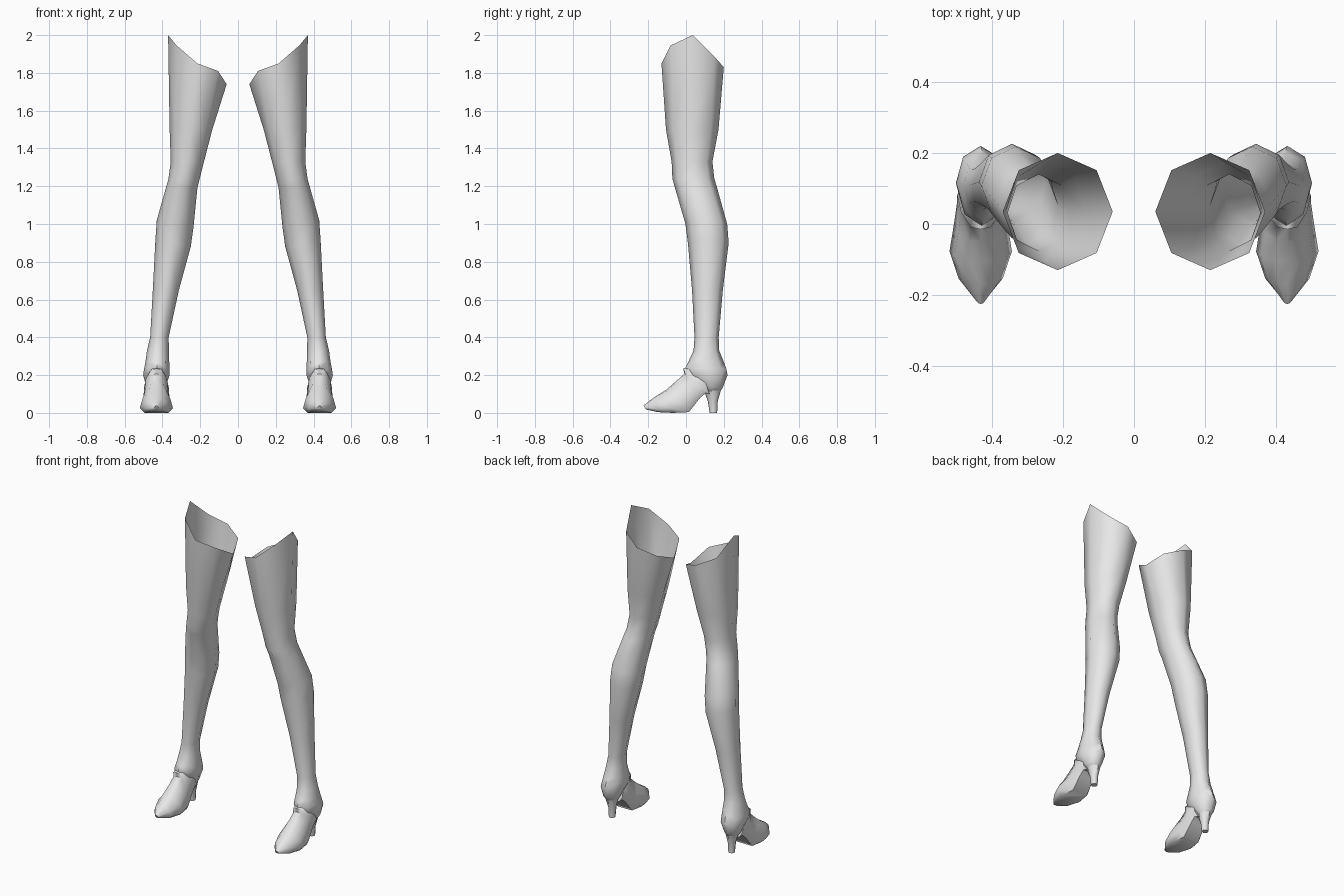
import bpy, bmesh, math

if "Cube" in bpy.data.objects:
    bpy.data.objects.remove(bpy.data.objects["Cube"])

skin = bpy.data.materials.new("light_grey")
skin.diffuse_color = (0.8, 0.8, 0.8, 1)
skin.use_nodes = True
skin.node_tree.nodes["Principled BSDF"].inputs["Base Color"].default_value = skin.diffuse_color


def loft(name, rings, cap_start, cap_end, angle):
    """Skin a list of equal-length point rings and mirror it to the other side."""
    bm = bmesh.new()
    loops = [[bm.verts.new(p) for p in ring] for ring in rings]
    n = len(loops[0])
    for a, b in zip(loops, loops[1:]):
        for i in range(n):
            j = (i + 1) % n
            bm.faces.new((a[i], a[j], b[j], b[i]))
    if cap_start:
        bm.faces.new(loops[0][::-1])
    if cap_end:
        bm.faces.new(loops[-1])
    mesh = bpy.data.meshes.new(name)
    bm.to_mesh(mesh)
    bm.free()
    mesh.materials.append(skin)
    obj = bpy.data.objects.new(name, mesh)
    bpy.context.collection.objects.link(obj)
    bpy.ops.object.select_all(action='DESELECT')
    obj.select_set(True)
    bpy.context.view_layer.objects.active = obj
    bpy.ops.object.shade_smooth_by_angle(angle=math.radians(angle))
    obj.modifiers.new("other_side", 'MIRROR').use_mirror_merge = False
    return obj


def octagon(z, x0, x1, y0, y1, tilt=0.0):
    """Eight-sided ring filling the given x and y extents, rising outward by tilt."""
    pts = []
    for k in range(8):
        c, s = math.cos(k * math.pi / 4), math.sin(k * math.pi / 4)
        pts.append(((x0 + x1) / 2 + c * (x1 - x0) / 2,
                    (y0 + y1) / 2 + s * (y1 - y0) / 2,
                    z + tilt * c))
    return pts


# Leg from the heel cup up to the open, slanted thigh edge
leg_rings = [octagon(*r) for r in (
    (0.10, 0.405, 0.455, 0.105, 0.172),
    (0.135, 0.385, 0.485, 0.07, 0.195),
    (0.20, 0.362, 0.502, 0.01, 0.22),
    (0.235, 0.362, 0.497, -0.005, 0.213),
    (0.27, 0.364, 0.490, 0.012, 0.20),
    (0.33, 0.366, 0.482, 0.04, 0.176),
    (0.40, 0.367, 0.465, 0.045, 0.173),
    (0.65, 0.313, 0.451, 0.032, 0.195),
    (0.90, 0.250, 0.437, 0.010, 0.226, 0.02),
    (1.00, 0.236, 0.430, -0.003, 0.218, 0.02),
    (1.19, 0.215, 0.382, -0.058, 0.165),
    (1.24, 0.203, 0.368, -0.072, 0.150),
    (1.33, 0.180, 0.356, -0.076, 0.140),
    (1.50, 0.136, 0.362, -0.106, 0.172),
)]
thigh_edge = octagon(1.85, 0.06, 0.37, -0.13, 0.20)
edge_heights = (2.0, 1.885, 1.83, 1.785, 1.74, 1.81, 1.85, 1.945)
leg_rings.append([(x, y, h) for (x, y, _), h in zip(thigh_edge, edge_heights)])
loft("leg", leg_rings, True, False, 60)

# Slim shoe heel
loft("shoe_heel", [octagon(*r) for r in (
    (0.0, 0.410, 0.450, 0.125, 0.165),
    (0.06, 0.407, 0.453, 0.116, 0.168),
    (0.12, 0.395, 0.470, 0.095, 0.185),
)], True, True, 50)

# Shoe front: slanted sections, each with a flat sole and a rounded upper
SECTION = ((0.72, 0), (1, 0.2), (0.84, 0.6), (0.42, 0.95), (0, 1),
           (-0.42, 0.95), (-0.84, 0.6), (-1, 0.2), (-0.72, 0))


def shoe_section(ty, tz, by, bz, half, xc=0.432):
    return [(xc + u * half, by + (ty - by) * v, bz + (tz - bz) * v) for u, v in SECTION]


loft("shoe_front", [shoe_section(*r) for r in (
    (0.07, 0.25, 0.125, 0.10, 0.055),
    (-0.015, 0.235, 0.105, 0.105, 0.066),
    (-0.008, 0.207, 0.075, 0.08, 0.067),
    (-0.05, 0.17, 0.015, 0.004, 0.075),
    (-0.105, 0.122, -0.07, 0.0, 0.088),
    (-0.17, 0.082, -0.15, 0.004, 0.062),
    (-0.225, 0.038, -0.212, 0.018, 0.012),
)], True, True, 50)
